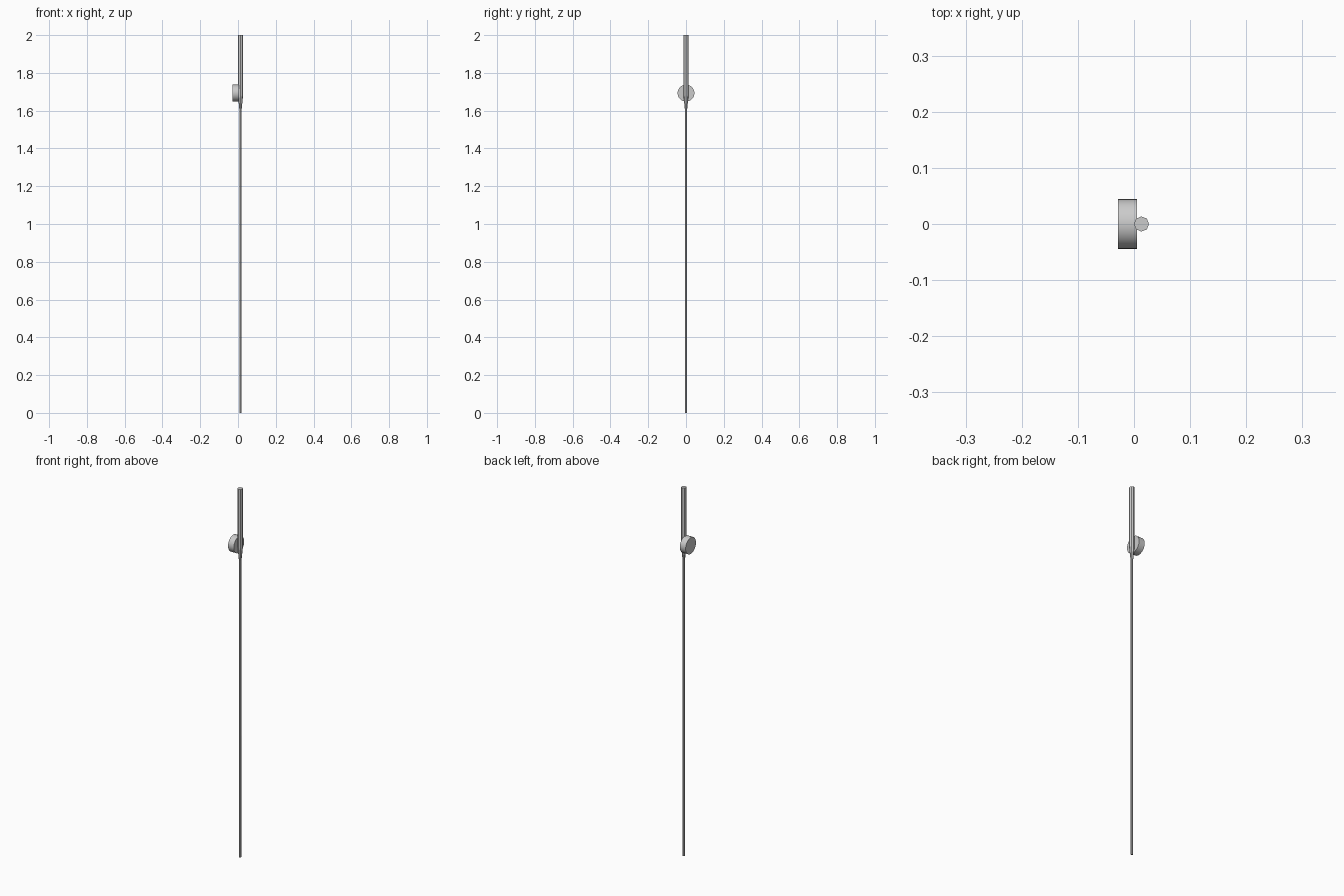
import bpy, bmesh, math

if "Cube" in bpy.data.objects:
    bpy.data.objects.remove(bpy.data.objects["Cube"])

AXIS_X = 0.0133   # rod axis sits just right of centre


def lathe(name, profile, sides):
    """Closed solid from (radius, z) rings around the rod axis."""
    bm = bmesh.new()
    rings = []
    for r, z in profile:
        rings.append([bm.verts.new((AXIS_X + r * math.cos(2 * math.pi * i / sides),
                                    r * math.sin(2 * math.pi * i / sides), z))
                      for i in range(sides)])
    for a, b in zip(rings, rings[1:]):
        for i in range(sides):
            j = (i + 1) % sides
            bm.faces.new((a[i], a[j], b[j], b[i]))
    bm.faces.new(rings[0][::-1])
    bm.faces.new(rings[-1])
    mesh = bpy.data.meshes.new(name)
    bm.to_mesh(mesh)
    bm.free()
    obj = bpy.data.objects.new(name, mesh)
    bpy.context.collection.objects.link(obj)
    return obj


# Rod: thin shaft, flared collar and thick grip in one piece
lathe("rod", [(0.006, 0), (0.0065, 1.61), (0.0135, 1.68), (0.0135, 2.0)], 8)

# Reel: round drum lying on its side against the grip
bpy.ops.mesh.primitive_cylinder_add(vertices=32, radius=0.0445, depth=0.0345,
                                    location=(-0.0115, 0, 1.693),
                                    rotation=(0, math.pi / 2, 0))
bpy.context.object.name = "reel"
bpy.ops.object.shade_smooth_by_angle(angle=math.radians(30))
